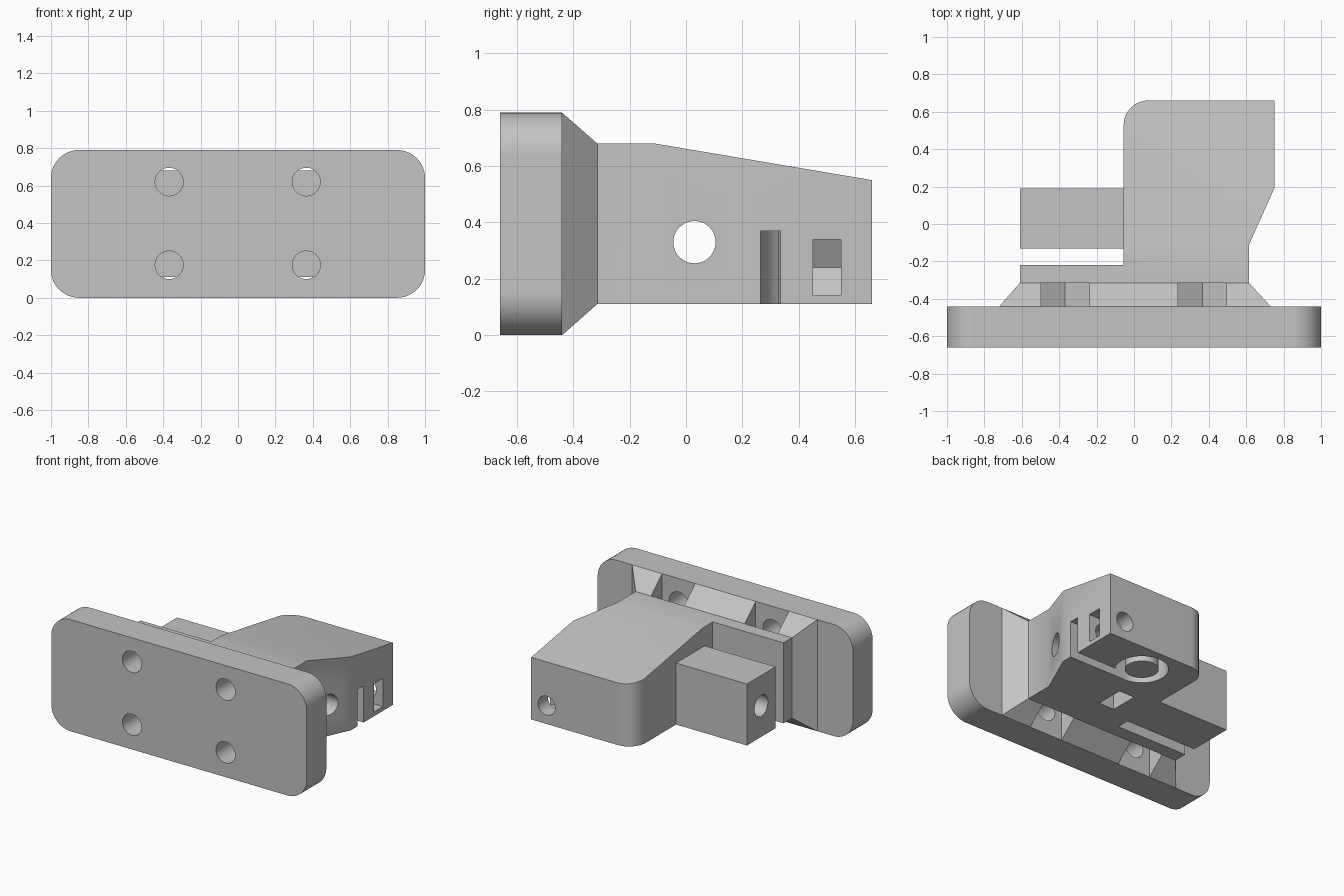
import bpy, bmesh, math

cube = bpy.data.objects.get("Cube")
if cube:
    bpy.data.objects.remove(cube, do_unlink=True)

grey = bpy.data.materials.new("plain grey")
grey.use_nodes = True
grey.diffuse_color = (0.55, 0.55, 0.55, 1)
for node in grey.node_tree.nodes:
    if node.type == 'BSDF_PRINCIPLED':
        node.inputs["Base Color"].default_value = grey.diffuse_color
        node.inputs["Roughness"].default_value = 0.6


def place(axis, p, t):
    """Lift a 2D profile point to 3D at distance t along the axis."""
    a, b = p
    return {'x': (t, a, b), 'y': (a, t, b), 'z': (a, b, t)}[axis]


def loft(name, axis, start, lo, end, hi):
    """Solid between two matching profiles."""
    bm = bmesh.new()
    rings = [[bm.verts.new(place(axis, p, t)) for p in pts]
             for pts, t in ((start, lo), (end, hi))]
    n = len(start)
    for ring in rings:
        bm.faces.new(ring)
    for i in range(n):
        j = (i + 1) % n
        bm.faces.new((rings[0][i], rings[0][j], rings[1][j], rings[1][i]))
    bmesh.ops.recalc_face_normals(bm, faces=bm.faces)
    mesh = bpy.data.meshes.new(name)
    bm.to_mesh(mesh)
    bm.free()
    mesh.materials.append(grey)
    obj = bpy.data.objects.new(name, mesh)
    bpy.context.collection.objects.link(obj)
    return obj


def prism(name, axis, pts, lo, hi):
    return loft(name, axis, pts, lo, pts, hi)


def rect(a0, a1, b0, b1):
    return [(a0, b0), (a1, b0), (a1, b1), (a0, b1)]


def arc(ca, cb, r, start, sweep, steps):
    return [(ca + r * math.cos(math.radians(start + sweep * i / steps)),
             cb + r * math.sin(math.radians(start + sweep * i / steps)))
            for i in range(steps + 1)]


def rod(name, axis, centre, r, lo, hi):
    return prism(name, axis, arc(*centre, r, 0, 360, 48)[:-1], lo, hi)


def combine(target, tool, operation):
    """Apply a boolean and discard the tool."""
    tool.hide_render = True
    mod = target.modifiers.new("boolean", 'BOOLEAN')
    mod.operation, mod.solver, mod.object = operation, 'EXACT', tool
    bpy.context.view_layer.objects.active = target
    bpy.ops.object.modifier_apply(modifier=mod.name)
    bpy.data.objects.remove(tool, do_unlink=True)


def cut(target, tool):
    combine(target, tool, 'DIFFERENCE')


def join(target, tool):
    combine(target, tool, 'UNION')


# Rounded mounting plate and the flared base behind it
R = 0.15
outline = (arc(1 - R, 0.79 - R, R, 0, 90, 12) + arc(R - 1, 0.79 - R, R, 90, 90, 12)
           + arc(R - 1, R, R, 180, 90, 12) + arc(1 - R, R, R, 270, 90, 12))
plate = prism("mounting_plate", 'y', outline, -0.66, -0.44)
flare = loft("flared_base", 'y', rect(-0.72, 0.73, 0, 0.79), -0.44,
             rect(-0.61, 0.615, 0.11, 0.68), -0.315)

# Four screw holes, each with a pointed nut pocket open to the edge
half, tip = 0.13, 0.13 / math.cos(math.pi / 6)
for x in (-0.368, 0.365):
    for z, out in ((0.62, 1), (0.175, -1)):
        cut(plate, rod("screw_hole", 'y', (x, z), 0.075, -0.8, -0.3))
        pocket = [(x - half, z + out), (x - half, z - out * tip / 2), (x, z - out * tip),
                  (x + half, z - out * tip / 2), (x + half, z + out)]
        cut(flare, prism("nut_pocket", 'y', pocket, -0.5, -0.31))

# Main body with its neck, one rounded back corner and a sloping top
footprint = [(-0.61, -0.315), (0.615, -0.315), (0.615, -0.11), (0.75, 0.19), (0.75, 0.66)]
footprint += arc(0.075, 0.53, 0.13, 90, 90, 12) + [(-0.055, -0.22), (-0.61, -0.22)]
body = prism("body", 'z', footprint, 0.11, 0.68)
cut(body, prism("slope_cutter", 'x', [(-0.11, 0.68), (0.81, 0.525), (0.81, 0.9), (-0.11, 0.9)],
                -1, 1))
join(body, prism("side_block", 'z', rect(-0.61, 0.1, -0.13, 0.19), 0.11, 0.545))

# Cross hole and its nut slot from below
cut(body, rod("cross_hole", 'x', (0.03, 0.33), 0.075, -1, 1))
cut(body, prism("nut_slot", 'x', [(-0.07, 0), (0.13, 0), (0.13, 0.388), (0.03, 0.445),
                                  (-0.07, 0.388)], 0.11, 0.23))

# Round groove underneath with a centre post and a tangent side slot
cut(body, rod("groove", 'z', (0.30, 0.435), 0.17, 0, 0.37))
cut(body, prism("side_slot", 'z', rect(0.30, 0.9, 0.265, 0.335), 0, 0.37))
join(body, rod("centre_post", 'z', (0.30, 0.435), 0.108, 0.11, 0.42))

# Back screw hole and its nut trap from the side
cut(body, rod("back_hole", 'y', (0.63, 0.24), 0.067, 0.3, 0.8))
cut(body, prism("nut_trap", 'y', [(0.9, 0.14), (0.572, 0.14), (0.515, 0.24), (0.572, 0.34),
                                  (0.9, 0.34)], 0.45, 0.55))

# One solid bracket
join(plate, flare)
join(plate, body)
plate.name = "mounting_bracket"
bpy.ops.object.select_all(action='DESELECT')
plate.select_set(True)
bpy.context.view_layer.objects.active = plate
bpy.ops.object.shade_smooth_by_angle(angle=math.radians(25))
weighted = plate.modifiers.new("weighted normals", 'WEIGHTED_NORMAL')
weighted.keep_sharp = True
